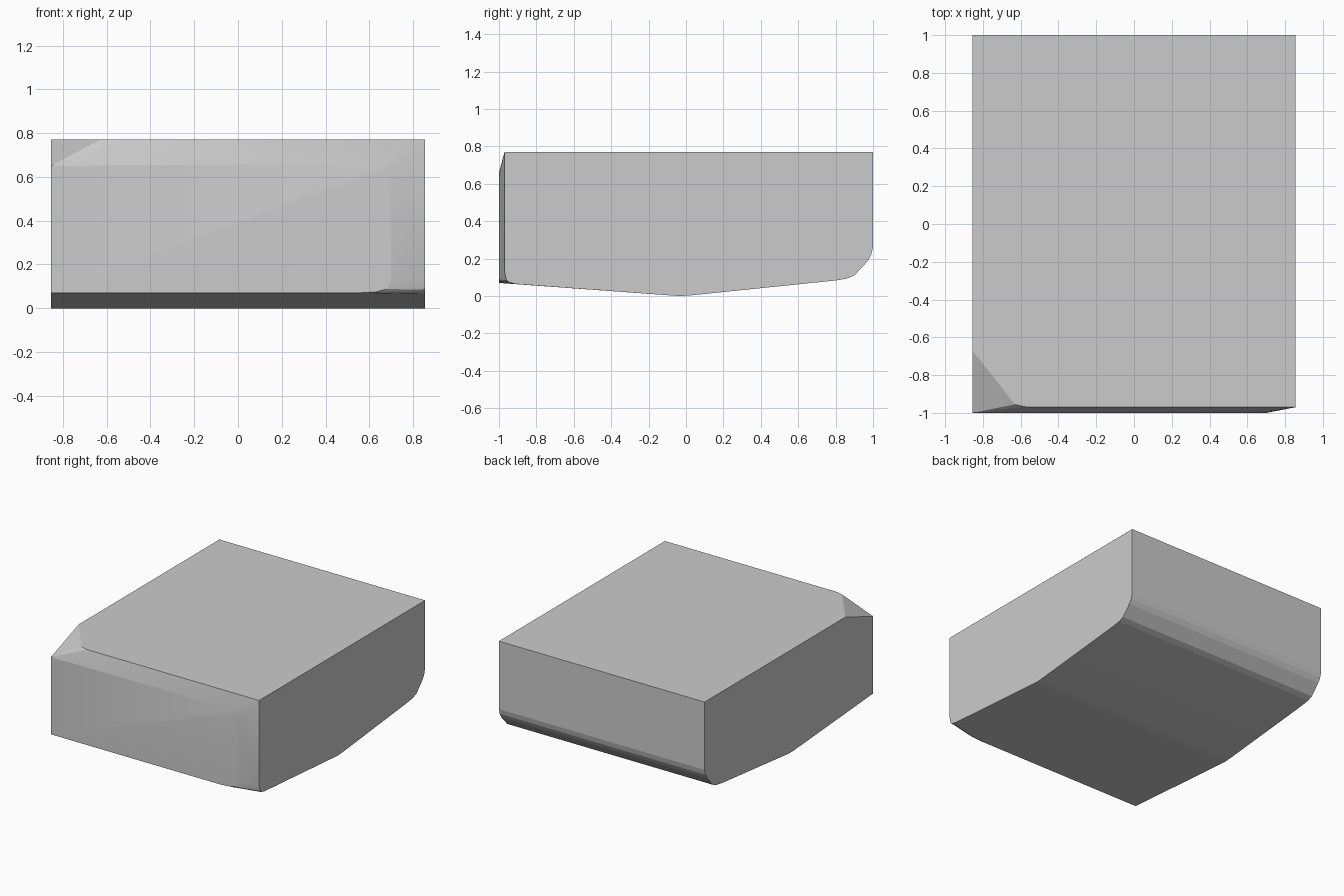
import bpy, bmesh, math

if "Cube" in bpy.data.objects:
    bpy.data.objects.remove(bpy.data.objects["Cube"])

W = 0.855   # half width
H = 0.77    # height

# Underside and rounded rear, as (y, z), shared by both ends
base = [(-0.08, 0.003), (-0.03, 0), (0.02, 0.003), (0.8, 0.083), (0.86, 0.093),
        (0.90, 0.11), (0.97, 0.185), (0.99, 0.22), (1, 0.26), (1, H)]
points = [(x, y, z) for x in (-W, W) for y, z in base]

# Right end, set back slightly at the front with a small lower rounding
points += [(W, y, z) for y, z in
           [(-0.97, H), (-0.97, 0.13), (-0.96, 0.085), (-0.945, 0.073), (-0.91, 0.064)]]

# Raised front face outline, as (x, z)
points += [(x, -1, z) for x, z in
           [(-W, 0.07), (0.55, 0.07), (0.63, 0.075), (0.68, 0.088), (0.70, 0.13),
            (0.70, 0.58), (0.69, 0.63), (0.65, 0.66), (-0.5, 0.66), (-W, 0.65)]]

# Top front edge and cut-off left corner
points += [(-0.53, -0.97, H), (-0.58, -0.967, H), (-0.63, -0.955, H), (-W, -0.67, H)]

# Solid block wrapped around the outlines
bm = bmesh.new()
for p in points:
    bm.verts.new(p)
hull = bmesh.ops.convex_hull(bm, input=bm.verts[:])
loose = [v for v in bm.verts if not v.link_faces]
bmesh.ops.delete(bm, geom=loose, context='VERTS')
bmesh.ops.dissolve_limit(bm, angle_limit=math.radians(0.5),
                         verts=bm.verts[:], edges=bm.edges[:])
bmesh.ops.recalc_face_normals(bm, faces=bm.faces[:])

mesh = bpy.data.meshes.new("chamfered_block")
bm.to_mesh(mesh)
bm.free()
block = bpy.data.objects.new("chamfered_block", mesh)
bpy.context.collection.objects.link(block)

# Soften only the shallow roundings
bpy.context.view_layer.objects.active = block
block.select_set(True)
bpy.ops.object.shade_smooth_by_angle(angle=math.radians(10))
